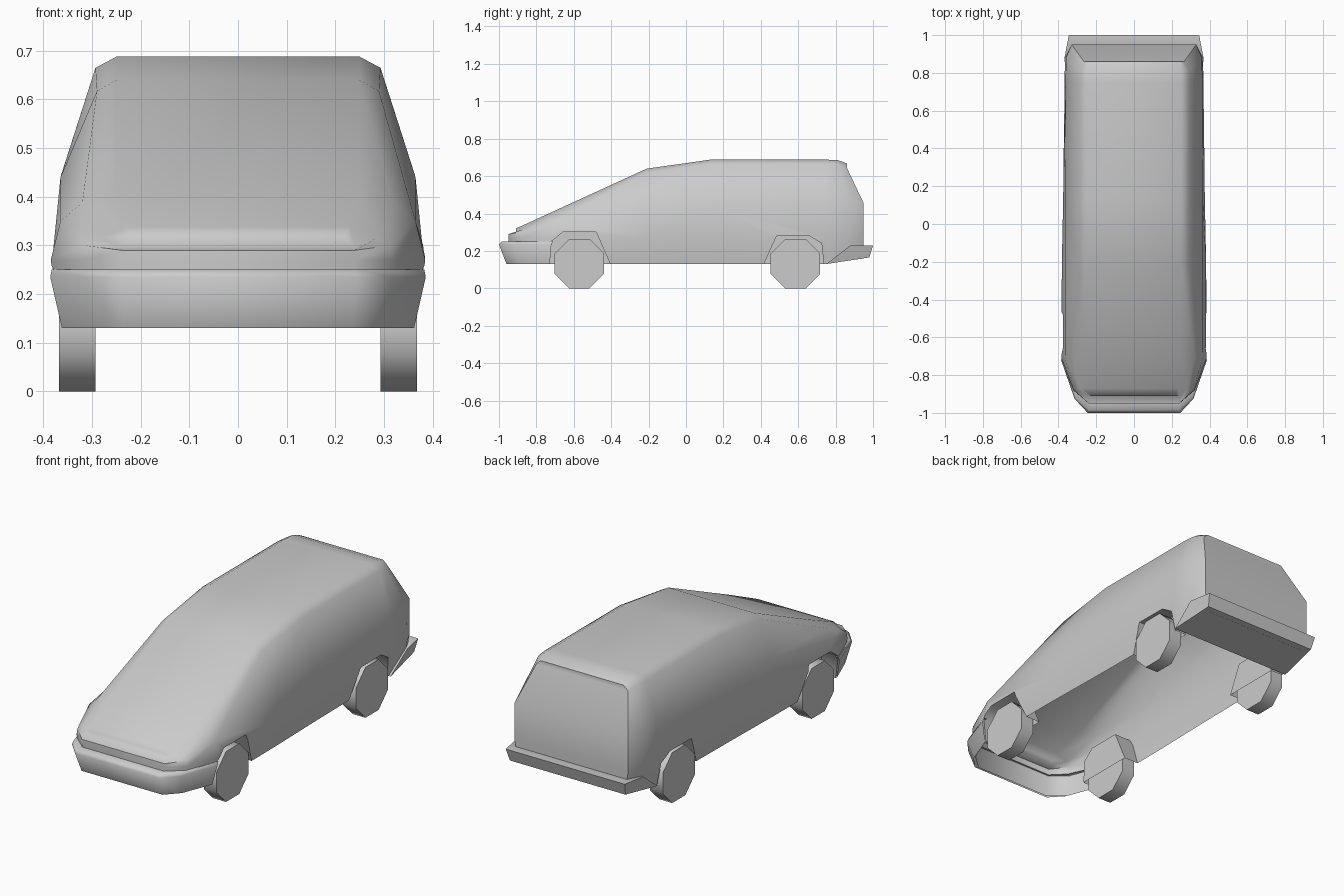
import bpy, bmesh, math

if "Cube" in bpy.data.objects:
    bpy.data.objects.remove(bpy.data.objects["Cube"])

GREY = (0.6, 0.6, 0.6, 1)
paint = bpy.data.materials.new("plain_grey")
paint.use_nodes = True
paint.diffuse_color = GREY
paint.node_tree.nodes["Principled BSDF"].inputs["Base Color"].default_value = GREY


def select_only(obj):
    bpy.ops.object.select_all(action="DESELECT")
    obj.select_set(True)
    bpy.context.view_layer.objects.active = obj


def make(name, bm, smooth_angle=None):
    bmesh.ops.recalc_face_normals(bm, faces=bm.faces[:])
    mesh = bpy.data.meshes.new(name)
    bm.to_mesh(mesh)
    bm.free()
    mesh.materials.append(paint)
    obj = bpy.data.objects.new(name, mesh)
    bpy.context.collection.objects.link(obj)
    if smooth_angle:
        select_only(obj)
        bpy.ops.object.shade_smooth_by_angle(angle=math.radians(smooth_angle))
    return obj


def loft(rows, closed):
    """Skin consecutive rows of points; closed joins each row's ends."""
    bm = bmesh.new()
    grid = [[bm.verts.new(p) for p in row] for row in rows]
    count = len(rows[0])
    for a, b in zip(grid, grid[1:]):
        for i in range(count if closed else count - 1):
            j = (i + 1) % count
            bm.faces.new((a[i], a[j], b[j], b[i]))
    return bm, grid


def mirrored(half):
    return half + [(-x, y, z) for x, y, z in reversed(half)]


# Body shell: cross-sections from nose to tail
# (low y, high y, floor z, waist x, belt x, belt z, shoulder x, roof x, roof z)
STATIONS = [
    (-.95, -.91, .13, .24, .24, .29, .24, .22, .32),
    (-.88, -.87, .13, .32, .315, .30, .285, .23, .338),
    (-.71, -.71, .13, .385, .365, .35, .32, .25, .411),
    (-.21, -.21, .13, .382, .365, .44, .29, .25, .64),
    (.13, .13, .13, .375, .365, .44, .293, .25, .688),
    (.75, .75, .13, .368, .362, .45, .293, .25, .688),
    (.88, .81, .15, .365, .36, .455, .288, .25, .686),
    (.95, .86, .16, .33, .33, .455, .265, .24, .668),
]


def section(low, high, floor, waist, belt, belt_z, shoulder, roof, roof_z):
    return mirrored([
        (waist - .02, low, floor), (waist, low, .27), (belt, low, belt_z),
        (shoulder, high, roof_z - .023), (roof, high, roof_z)])


bm, grid = loft([section(*s) for s in STATIONS], closed=True)
for end in (grid[0], grid[-1]):
    for i in range(4):
        bm.faces.new((end[i], end[i + 1], end[-2 - i], end[-1 - i]))
body = make("body_shell", bm)


# Wheel arches: recesses cut into both sides
def arch_cutter(name, side, outline):
    rows = [[(side * x, y, z) for y, z in outline] for x in (.28, .5)]
    bm, grid = loft(rows, closed=True)
    for end in grid:
        bm.faces.new(end)
    return make(name, bm)


ARCHES = {
    "front": [(-.733, .05), (-.72, .25), (-.66, .30), (-.48, .30), (-.37, .05)],
    "rear": [(.38, .05), (.485, .28), (.66, .28), (.725, .24), (.745, .05)],
}
for end, outline in ARCHES.items():
    for side in (-1, 1):
        cutter = arch_cutter(end + "_arch_cutter", side, outline)
        cut = body.modifiers.new("arch", "BOOLEAN")
        cut.operation = "DIFFERENCE"
        cut.solver = "EXACT"
        cut.object = cutter
        select_only(body)
        bpy.ops.object.modifier_apply(modifier=cut.name)
        bpy.data.objects.remove(cutter)

# Underside is left open
bm = bmesh.new()
bm.from_mesh(body.data)
floor = [f for f in bm.faces
         if f.normal.z < -.9 and f.calc_center_median().z < .17]
bmesh.ops.delete(bm, geom=floor, context="FACES")
bm.to_mesh(body.data)
bm.free()
select_only(body)
bpy.ops.object.shade_smooth_by_angle(angle=math.radians(55))

# Front bumper: strip wrapped round the nose, with a top ledge
bm, _ = loft([
    mirrored([(.362, -.73, .13), (.30, -.89, .13), (.235, -.96, .13)]),
    mirrored([(.386, -.72, .235), (.315, -.925, .235), (.245, -1, .235)]),
    mirrored([(.383, -.71, .25), (.31, -.92, .25), (.24, -.985, .25)]),
    mirrored([(.37, -.71, .25), (.30, -.87, .25), (.23, -.94, .25)]),
], closed=False)
make("front_bumper", bm, 60)

# Rear bumper: wedge with a rising underside
profile = [(.36, .75, .13), (.335, .98, .165), (.345, 1, .23), (.368, .88, .23)]
bm, grid = loft([profile, [(-x, y, z) for x, y, z in profile]], closed=True)
for end in grid:
    bm.faces.new(end)
make("rear_bumper", bm, 40)

# Wheels: eight-sided drums standing on a flat
for end, y in (("front", -.57), ("rear", .585)):
    for side, label in ((1, "left"), (-1, "right")):
        rows = []
        for x in (.293, .368):
            angles = [math.pi * (k + .5) / 4 for k in range(8)]
            rows.append([(side * x, y + .143 * math.cos(a),
                          .132 + .143 * math.sin(a)) for a in angles])
        bm, grid = loft(rows, closed=True)
        for cap in grid:
            bm.faces.new(cap)
        make(f"{end}_{label}_wheel", bm, 60)
